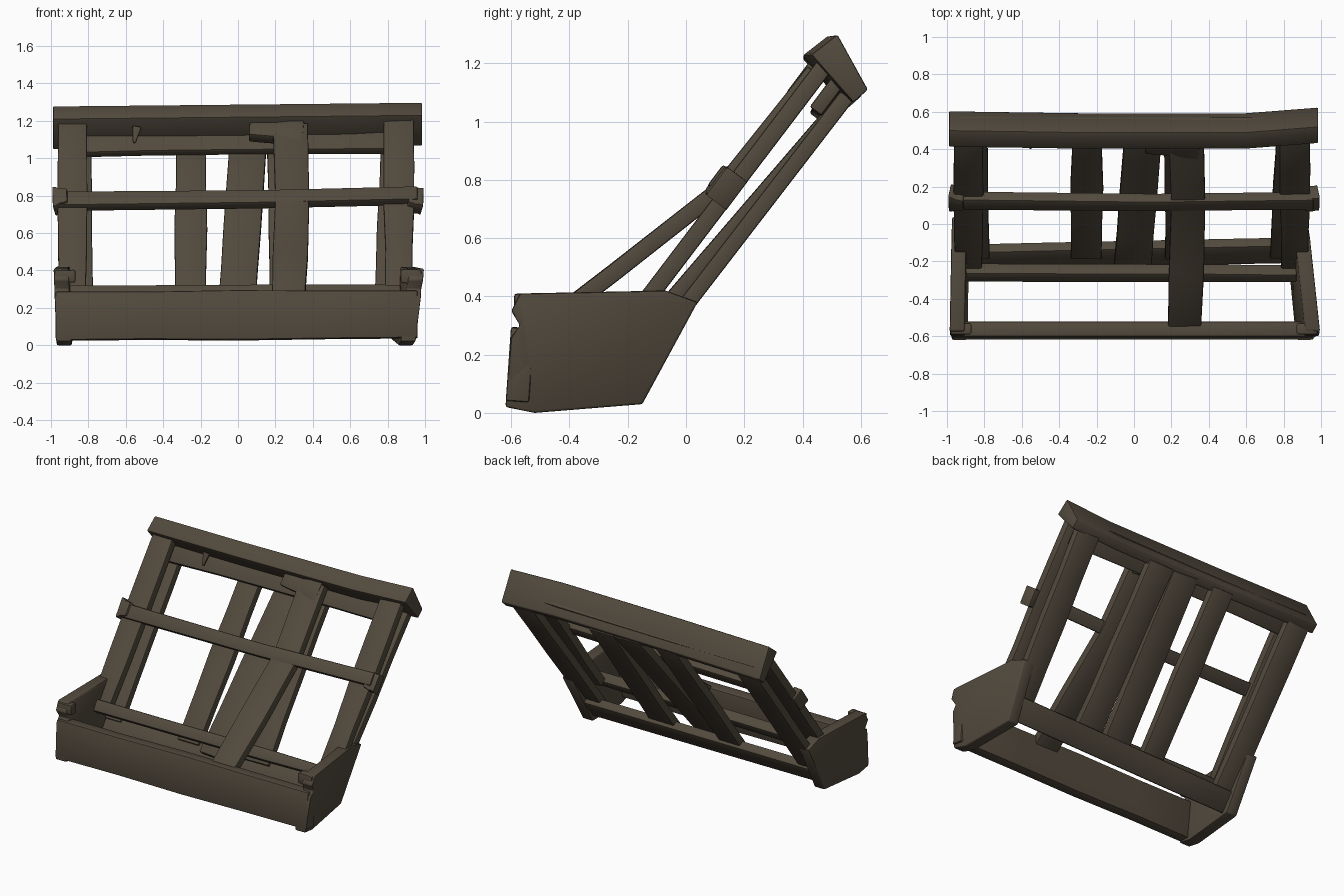
import bpy, bmesh, math, random
from mathutils import Vector

random.seed(4)
cube = bpy.data.objects.get("Cube")
if cube:
    bpy.data.objects.remove(cube, do_unlink=True)

wood = bpy.data.materials.new("dark weathered wood")
wood.use_nodes = True
wood.diffuse_color = (0.085, 0.068, 0.047, 1)
shader = wood.node_tree.nodes["Principled BSDF"]
shader.inputs["Base Color"].default_value = wood.diffuse_color
shader.inputs["Roughness"].default_value = 0.9

FORWARD = Vector((0, -1, 0))
LEAN = Vector((0, -0.8, 0.6))


def post_point(x, z):
    """Point at height z on the plane of the front posts."""
    return Vector((x, 0.76 * z - 0.43, z))


def slat_point(x, z, tilt=0):
    """Point at height z on the plane of the back slats, tilted about its head."""
    return Vector((x, 0.77 * z - 0.285 - tilt * (1.09 - z), z))


def loft(name, rings):
    """Skin a row of equal rings, cap the ends and soften the edges."""
    bm = bmesh.new()
    rows = [[bm.verts.new(point) for point in ring] for ring in rings]
    count = len(rows[0])
    for near, far in zip(rows, rows[1:]):
        for i in range(count):
            j = (i + 1) % count
            bm.faces.new((near[i], near[j], far[j], far[i]))
    bm.faces.new(rows[0])
    bm.faces.new(rows[-1])
    bmesh.ops.recalc_face_normals(bm, faces=bm.faces)
    limit = math.radians(40)
    sharp = [edge for edge in bm.edges if edge.calc_face_angle(0) > limit]
    bmesh.ops.bevel(bm, geom=sharp, offset=0.008, segments=2, profile=0.5,
                    affect='EDGES', clamp_overlap=True)
    mesh = bpy.data.meshes.new(name)
    bm.to_mesh(mesh)
    bm.free()
    part = bpy.data.objects.new(name, mesh)
    bpy.context.collection.objects.link(part)
    mesh.materials.append(wood)
    bpy.ops.object.select_all(action='DESELECT')
    part.select_set(True)
    bpy.context.view_layer.objects.active = part
    bpy.ops.object.shade_smooth_by_angle(angle=limit)


def plank(name, path, width, thickness, facing=LEAN, end_width=None, wear=0.005):
    """Worn board through the path points, its broad side turned to facing."""
    path = [Vector(point) for point in path]
    if len(path) == 2:
        start, end = path
        path = [start.lerp(end, step / 4) for step in range(5)]
    end_width = end_width or width
    last = len(path) - 1
    rings = []
    for i, point in enumerate(path):
        along = (path[min(i + 1, last)] - path[max(i - 1, 0)]).normalized()
        out = (facing - along * facing.dot(along)).normalized()
        half = (width + (end_width - width) * i / last) / 2
        across = along.cross(out) * (half + random.uniform(-wear, wear))
        depth = out * thickness / 2
        rings.append([point + across + depth, point - across + depth,
                      point - across - depth, point + across - depth])
    loft(name, rings)


# trough: front board and two splayed side boards notched at the front
plank("front_board", [(-0.975, -0.57, 0.155), (0.96, -0.57, 0.165)],
      0.27, 0.08, Vector((0, -1, 0.07)), wear=0.01)

outline = [(-0.62, 0.02), (-0.52, 0), (-0.15, 0.03), (0.04, 0.38), (-0.07, 0.42),
           (-0.57, 0.41), (-0.6, 0.35), (-0.57, 0.3), (-0.6, 0.26)]
for side, name, base, flare, taper in ((1, "left", 0.945, 0.13, 0.11),
                                       (-1, "right", 0.97, 0.04, 0.02)):
    def skin(inset):
        """Outline of one side, flaring with height and tapering to the back."""
        ring = []
        for y, z in outline:
            x = base + flare * z - taper * (y + 0.6) - inset
            ring.append((side * x, y, z))
        return ring
    loft(name + "_side_board", [skin(0), skin(0.08)])
    # knobbly front end of the side board
    plank(name + "_end_knob", [(side * 0.87, -0.56, 0.37), (side * 0.98, -0.56, 0.37)],
          0.07, 0.06, FORWARD)

# lower rails joining the side boards
plank("inner_rail", [(-0.92, -0.26, 0.27), (0.87, -0.265, 0.28)], 0.07, 0.07)
plank("back_bottom_rail", [(-0.92, -0.175, 0.12), (0.88, -0.14, 0.14)], 0.15, 0.06)

# front corner posts
for name, x in (("right_post", -0.885), ("left_post", 0.86)):
    plank(name, [post_point(x, 0.28), post_point(x, 1.19)], 0.15, 0.06, end_width=0.16)

# bent centre post resting on the front board
plank("centre_post", [(0.27, -0.55, 0.25), (0.28, -0.25, 0.48), (0.29, 0.12, 0.77),
                      (0.28, 0.44, 1.17)], 0.18, 0.06)

# back slats: x at the foot, x at the head, width, tilt
slats = {"right_back_slat": (-0.86, -0.87, 0.17, 0),
         "right_middle_slat": (-0.255, -0.25, 0.17, 0),
         "middle_slat": (-0.01, 0.055, 0.2, 0.09),
         "left_middle_slat": (0.265, 0.25, 0.19, 0),
         "left_back_slat": (0.81, 0.85, 0.17, 0)}
for name, (foot, head, width, tilt) in slats.items():
    plank(name, [slat_point(foot, 0.15, tilt), slat_point(head, 1.09, tilt)], width, 0.055)

# heavy top rail with a four-sided section, rising slightly to the left
section = [(0.41, 1.22), (0.5, 1.29), (0.605, 1.1), (0.555, 1.055)]
loft("top_rail", [[(x, y + bow, z + 0.01 * x) for y, z in section]
                  for x, bow in ((-0.99, 0), (-0.3, -0.01), (0.6, -0.01), (0.985, 0.02))])

# apron beneath the top rail
plank("top_apron", [(-0.93, 0.5, 1.09), (0.9, 0.5, 1.11)], 0.18, 0.05)

# middle rail across the posts, with a swollen block at each end
plank("middle_rail", [(-0.96, 0.125, 0.77), (0.1, 0.115, 0.78), (0.96, 0.125, 0.8)], 0.09, 0.06)
for name, x in (("right_rail_end", -0.985), ("left_rail_end", 0.985)):
    plank(name, [(x * 0.92, 0.13, 0.78), (x, 0.14, 0.77)], 0.09, 0.09, end_width=0.13)

# broken bracket at the head of the centre post
plank("bracket", [(0.06, 0.425, 1.14), (0.35, 0.41, 1.13)], 0.07, 0.07, end_width=0.13)

# splinter hanging under the top rail
plank("splinter", [(-0.54, 0.43, 1.17), (-0.555, 0.41, 1.08)], 0.05, 0.02, FORWARD,
      end_width=0.015, wear=0)
